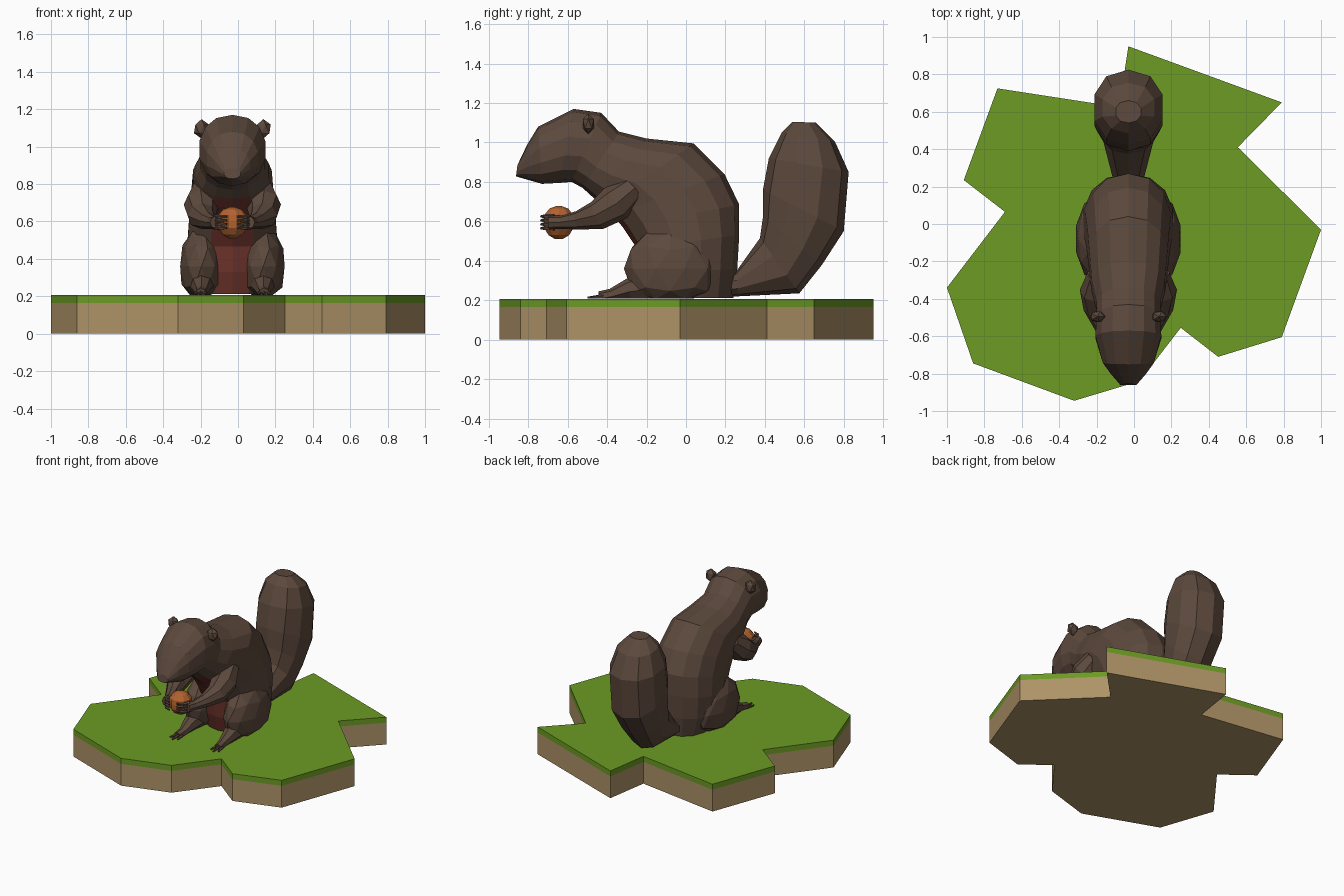
import bpy, bmesh, math
from mathutils import Vector, Matrix

if "Cube" in bpy.data.objects:
    bpy.data.objects.remove(bpy.data.objects["Cube"])

CX = -0.03  # squirrel's centre line
GROUND = 0.208


def material(name, rgb):
    m = bpy.data.materials.new(name)
    m.diffuse_color = (*rgb, 1)
    m.use_nodes = True
    m.node_tree.nodes["Principled BSDF"].inputs["Base Color"].default_value = m.diffuse_color
    return m


FUR = material("dark brown fur", (0.107, 0.066, 0.046))
BELLY = material("red brown belly", (0.16, 0.035, 0.025))
NUT = material("orange nut", (0.45, 0.125, 0.030))
GRASS = material("grass green", (0.150, 0.325, 0.017))
DIRT = material("tan earth", (0.42, 0.29, 0.135))


def finish(name, bm, *mats):
    bmesh.ops.recalc_face_normals(bm, faces=bm.faces)
    me = bpy.data.meshes.new(name)
    bm.to_mesh(me)
    bm.free()
    for m in mats:
        me.materials.append(m)
    ob = bpy.data.objects.new(name, me)
    bpy.context.collection.objects.link(ob)
    return ob


def loft(rings):
    """Skin a list of point rings and cap both ends."""
    bm = bmesh.new()
    vs = [[bm.verts.new(p) for p in r] for r in rings]
    n = len(vs[0])
    for a, b in zip(vs, vs[1:]):
        for i in range(n):
            j = (i + 1) % n
            bm.faces.new((a[i], a[j], b[j], b[i]))
    bm.faces.new(vs[0])
    bm.faces.new(vs[-1])
    return bm


def profile_rings(rows, n, square=1.0):
    """Each row: back y, back z, front y, front z, half width."""
    rings = []
    for y0, z0, y1, z1, w in rows:
        ring = []
        for i in range(n):
            a = 2 * math.pi * i / n
            c = math.copysign(abs(math.cos(a)) ** square, math.cos(a))
            s = math.copysign(abs(math.sin(a)) ** square, math.sin(a))
            ring.append((CX + w * s, (y0 + y1) / 2 + c * (y0 - y1) / 2,
                         (z0 + z1) / 2 + c * (z0 - z1) / 2))
        rings.append(ring)
    return rings


def tube(name, pts, side, n=7, mat=FUR):
    """Tapered limb through (x, y, z, radius) points; x mirrored by side."""
    ps = [Vector((CX + side * p[0], p[1], p[2])) for p in pts]
    rings = []
    for k, p in enumerate(ps):
        d = ps[min(k + 1, len(ps) - 1)] - ps[max(k - 1, 0)]
        q = d.to_track_quat('Z', 'X')
        rings.append([p + q @ Vector((pts[k][3] * math.cos(2 * math.pi * i / n),
                                      pts[k][3] * math.sin(2 * math.pi * i / n), 0))
                      for i in range(n)])
    bm = loft(rings)
    for v in bm.verts:
        v.co.z = max(v.co.z, GROUND)
    return finish(name, bm, mat)


def blob(name, centre, radii, side, subdiv=2):
    bm = bmesh.new()
    bmesh.ops.create_icosphere(bm, subdivisions=subdiv, radius=1)
    bmesh.ops.transform(bm, verts=bm.verts, matrix=Matrix.Diagonal((*radii, 1)))
    bmesh.ops.translate(bm, verts=bm.verts,
                        vec=(CX + side * centre[0], centre[1], centre[2]))
    for v in bm.verts:
        v.co.z = max(v.co.z, GROUND)
    return finish(name, bm, FUR)


# Ground slab: earth with a layer of grass
outline = [(-0.73, 0.725), (-0.08, 0.625), (-0.03, 0.95), (0.79, 0.65), (0.555, 0.41),
           (1.0, -0.03), (0.79, -0.605), (0.45, -0.71), (0.25, -0.555), (0.03, -0.84),
           (-0.32, -0.945), (-0.86, -0.745), (-1.0, -0.34), (-0.69, 0.065), (-0.91, 0.235)]
for name, lo, hi, mat in (("earth_slab", 0, 0.165, DIRT), ("grass_layer", 0.165, 0.207, GRASS)):
    finish(name, loft([[(x, y, z) for x, y in outline] for z in (lo, hi)]), mat)

# Body, neck and head in one skin
body_rows = [
    (0.24, 0.212, -0.20, 0.212, 0.18),
    (0.26, 0.36, -0.235, 0.33, 0.235),
    (0.27, 0.53, -0.25, 0.465, 0.245),
    (0.27, 0.685, -0.32, 0.57, 0.235),
    (0.195, 0.84, -0.37, 0.63, 0.225),
    (0.04, 0.995, -0.42, 0.67, 0.215),
    (-0.20, 1.02, -0.47, 0.72, 0.20),
    (-0.34, 1.055, -0.525, 0.77, 0.175),
    (-0.43, 1.15, -0.58, 0.80, 0.175),
    (-0.57, 1.17, -0.64, 0.795, 0.18),
    (-0.75, 1.08, -0.73, 0.79, 0.14),
    (-0.805, 0.99, -0.80, 0.81, 0.095),
    (-0.855, 0.885, -0.862, 0.828, 0.045)]
N = 14
body = finish("body_and_head", loft(profile_rings(body_rows, N, 0.9)), FUR, BELLY)
for f in body.data.polygons:  # belly: middle front strip below the neck
    ring, seg = divmod(f.index, N)
    if ring < 6 and seg in (N // 2 - 1, N // 2):
        f.material_index = 1

# Tail
tail_rows = [
    (0.15, 0.22, 0.15, 0.30, 0.06),
    (0.27, 0.22, 0.25, 0.34, 0.09),
    (0.575, 0.235, 0.375, 0.515, 0.14),
    (0.69, 0.38, 0.39, 0.62, 0.17),
    (0.80, 0.55, 0.39, 0.76, 0.19),
    (0.825, 0.85, 0.42, 0.92, 0.19),
    (0.755, 1.005, 0.485, 1.05, 0.145),
    (0.66, 1.10, 0.54, 1.105, 0.07)]
finish("tail", loft(profile_rings(tail_rows, 10, 0.9)), FUR)

# Nut: turned profile held between the paws
nut_profile = [(0.02, 0.51), (0.055, 0.53), (0.078, 0.565), (0.08, 0.60),
               (0.075, 0.635), (0.05, 0.665), (0.015, 0.677)]
finish("nut", loft([[(CX + r * math.cos(a * math.pi / 5), -0.645 + r * math.sin(a * math.pi / 5), z)
                     for a in range(10)] for r, z in nut_profile]), NUT)

# Paired parts
for side, tag in ((-1, "left"), (1, "right")):
    blob("thigh_" + tag, (0.165, -0.08, 0.36), (0.12, 0.235, 0.215), side)
    tube("foot_" + tag, [(0.16, -0.14, 0.28, 0.08), (0.165, -0.29, 0.255, 0.055),
                         (0.165, -0.38, 0.225, 0.033), (0.17, -0.44, 0.215, 0.03)], side)
    for k in (-1, 0, 1):  # toes
        tube("toe_" + tag, [(0.168 + k * 0.02, -0.42, 0.218, 0.013),
                            (0.172 + k * 0.032, -0.50 + abs(k) * 0.02, 0.213, 0.005)], side, 5)
    tube("arm_" + tag, [(0.15, -0.27, 0.77, 0.07), (0.165, -0.36, 0.69, 0.095),
                        (0.165, -0.45, 0.63, 0.075), (0.135, -0.55, 0.605, 0.047),
                        (0.105, -0.63, 0.595, 0.034), (0.085, -0.69, 0.595, 0.036)], side, 8)
    for k in range(4):  # fingers wrapped over the nut
        z = 0.565 + k * 0.02
        tube("finger_" + tag, [(0.09, -0.67, z, 0.013), (0.072, -0.715, z, 0.011),
                               (0.03, -0.735, z, 0.006)], side, 5)
    blob("ear_" + tag, (0.165, -0.495, 1.095), (0.045, 0.033, 0.052), side, 1)
    blob("eye_" + tag, (0.108, -0.715, 1.02), (0.02, 0.025, 0.016), side, 1)
